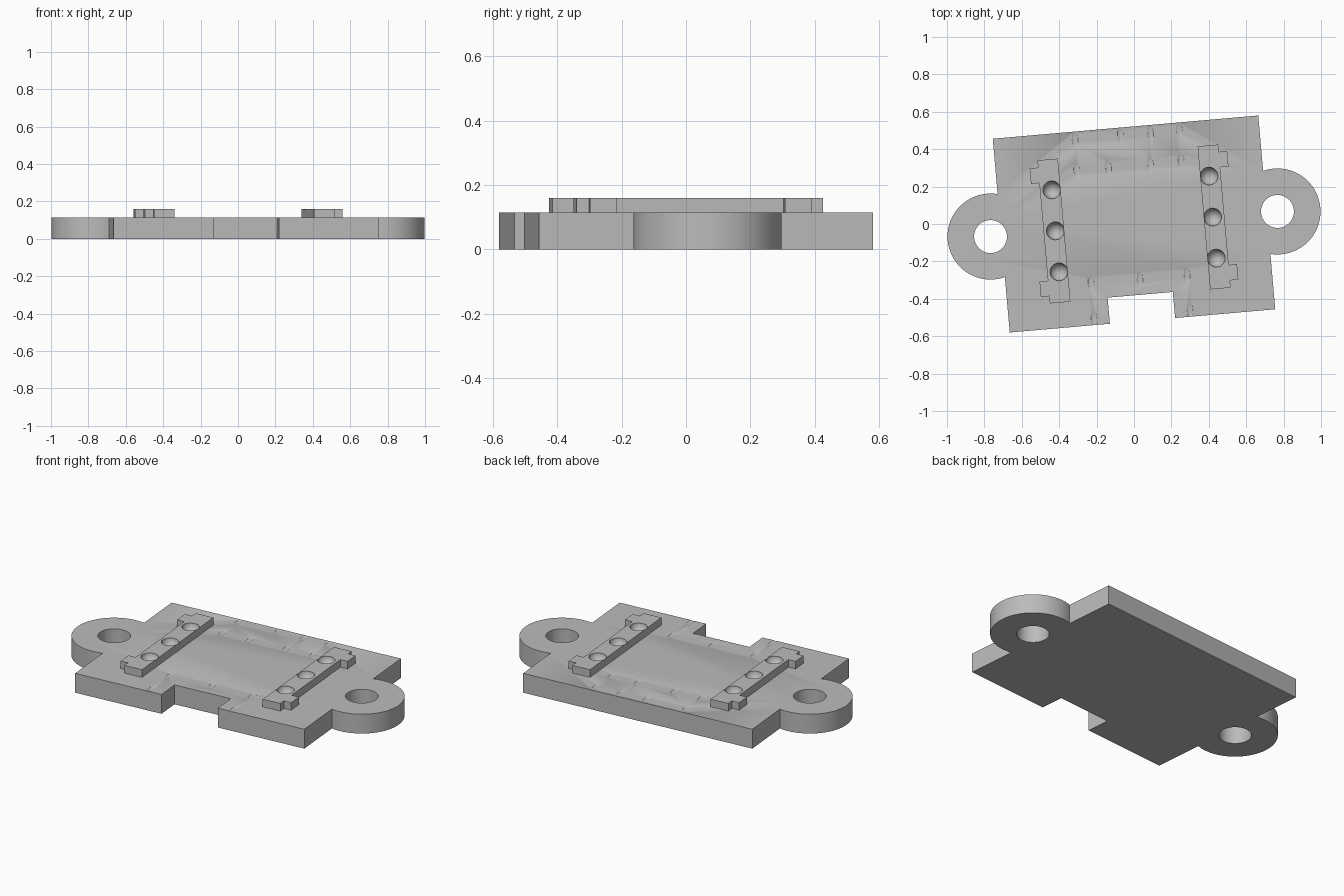
import bpy, bmesh, math
from mathutils import Matrix

cube = bpy.data.objects.get("Cube")
if cube:
    bpy.data.objects.remove(cube, do_unlink=True)

TURN = Matrix.Rotation(math.radians(5), 4, 'Z')
PLATE_TOP, RAIL_TOP = 0.115, 0.16
HALF_W, HALF_D = 0.7125, 0.52
EAR_X, EAR_R, HOLE_R = 0.77, 0.23, 0.088

grey = bpy.data.materials.new("plain grey")
grey.use_nodes = True
grey.diffuse_color = (0.5, 0.5, 0.5, 1)
grey.node_tree.nodes["Principled BSDF"].inputs["Base Color"].default_value = (0.5, 0.5, 0.5, 1)


def make_object(name, bm):
    bmesh.ops.recalc_face_normals(bm, faces=bm.faces)
    mesh = bpy.data.meshes.new(name)
    bm.to_mesh(mesh)
    bm.free()
    mesh.materials.append(grey)
    obj = bpy.data.objects.new(name, mesh)
    bpy.context.collection.objects.link(obj)
    return obj


def extrude_outline(name, points, bottom, top):
    bm = bmesh.new()
    face = bm.faces.new([bm.verts.new((x, y, bottom)) for x, y in points])
    grown = bmesh.ops.extrude_face_region(bm, geom=[face])["geom"]
    verts = [v for v in grown if isinstance(v, bmesh.types.BMVert)]
    bmesh.ops.translate(bm, verts=verts, vec=(0, 0, top - bottom))
    return make_object(name, bm)


def ball_cutter(name, spots, z, size, segments):
    bm = bmesh.new()
    for x, y in spots:
        place = Matrix.Translation((x, y, z)) @ Matrix.Diagonal((*size, 1))
        bmesh.ops.create_uvsphere(bm, u_segments=segments, v_segments=segments // 2,
                                  radius=1, matrix=place)
    return make_object(name, bm)


def cut(obj, *cutters):
    for cutter in cutters:
        mod = obj.modifiers.new("cut", 'BOOLEAN')
        mod.operation, mod.solver, mod.object = 'DIFFERENCE', 'EXACT', cutter
    graph = bpy.context.evaluated_depsgraph_get()
    mesh = bpy.data.meshes.new_from_object(obj.evaluated_get(graph))
    obj.modifiers.clear()
    obj.data = mesh
    for cutter in cutters:
        bpy.data.objects.remove(cutter, do_unlink=True)


def finish(obj):
    obj.data.transform(TURN)
    bpy.ops.object.select_all(action='DESELECT')
    obj.select_set(True)
    bpy.context.view_layer.objects.active = obj
    bpy.ops.object.shade_smooth_by_angle(angle=math.radians(30))


# Base plate outline: round mounting ears and a notch in the front edge
reach = math.pi - math.acos((EAR_X - HALF_W) / EAR_R)
arc = [-reach + 2 * reach * i / 56 for i in range(57)]
right_ear = [(EAR_X + EAR_R * math.cos(a), EAR_R * math.sin(a)) for a in arc]
left_ear = [(-x, -y) for x, y in right_ear]
notch = [(-0.175, -HALF_D), (-0.175, -0.38), (0.175, -0.38), (0.175, -HALF_D)]
outline = ([(-HALF_W, -HALF_D)] + notch + [(HALF_W, -HALF_D)] + right_ear
           + [(HALF_W, HALF_D), (-HALF_W, HALF_D)] + left_ear)
plate = extrude_outline("base_plate", outline, 0, PLATE_TOP)

# Mounting holes and shallow surface dimples
bm = bmesh.new()
for side in (-1, 1):
    bmesh.ops.create_cone(bm, cap_ends=True, segments=48, radius1=HOLE_R, radius2=HOLE_R,
                          depth=1, matrix=Matrix.Translation((side * EAR_X, 0, 0)))
holes = make_object("hole_cutter", bm)
rows = {0.48: (-0.275, -0.03, 0.13, 0.285), 0.315: (-0.28, -0.11, 0.115, 0.28),
        -0.295: (-0.256, 0.006, 0.258), -0.485: (-0.257, 0.258)}
spots = [(x, y) for y, xs in rows.items() for x in xs]
dimples = ball_cutter("dimple_cutter", spots, PLATE_TOP, (0.016, 0.042, 0.004), 12)
cut(plate, holes, dimples)
finish(plate)

# Raised rails with end tabs and three round sockets each
half = [(0.485, 0.262), (0.53, 0.262), (0.53, 0.345), (0.485, 0.345),
        (0.485, 0.384), (0.375, 0.384)]
profile = half + [(x, -y) for x, y in reversed(half)]
for name, side in (("left_rail", 1), ("right_rail", -1)):
    rail = extrude_outline(name, [(side * x, y) for x, y in profile], PLATE_TOP - 0.01, RAIL_TOP)
    sockets = [(side * 0.422, y) for y in (-0.22, 0, 0.22)]
    cut(rail, ball_cutter("socket_cutter", sockets, RAIL_TOP + 0.003, (0.048,) * 3, 32))
    finish(rail)
